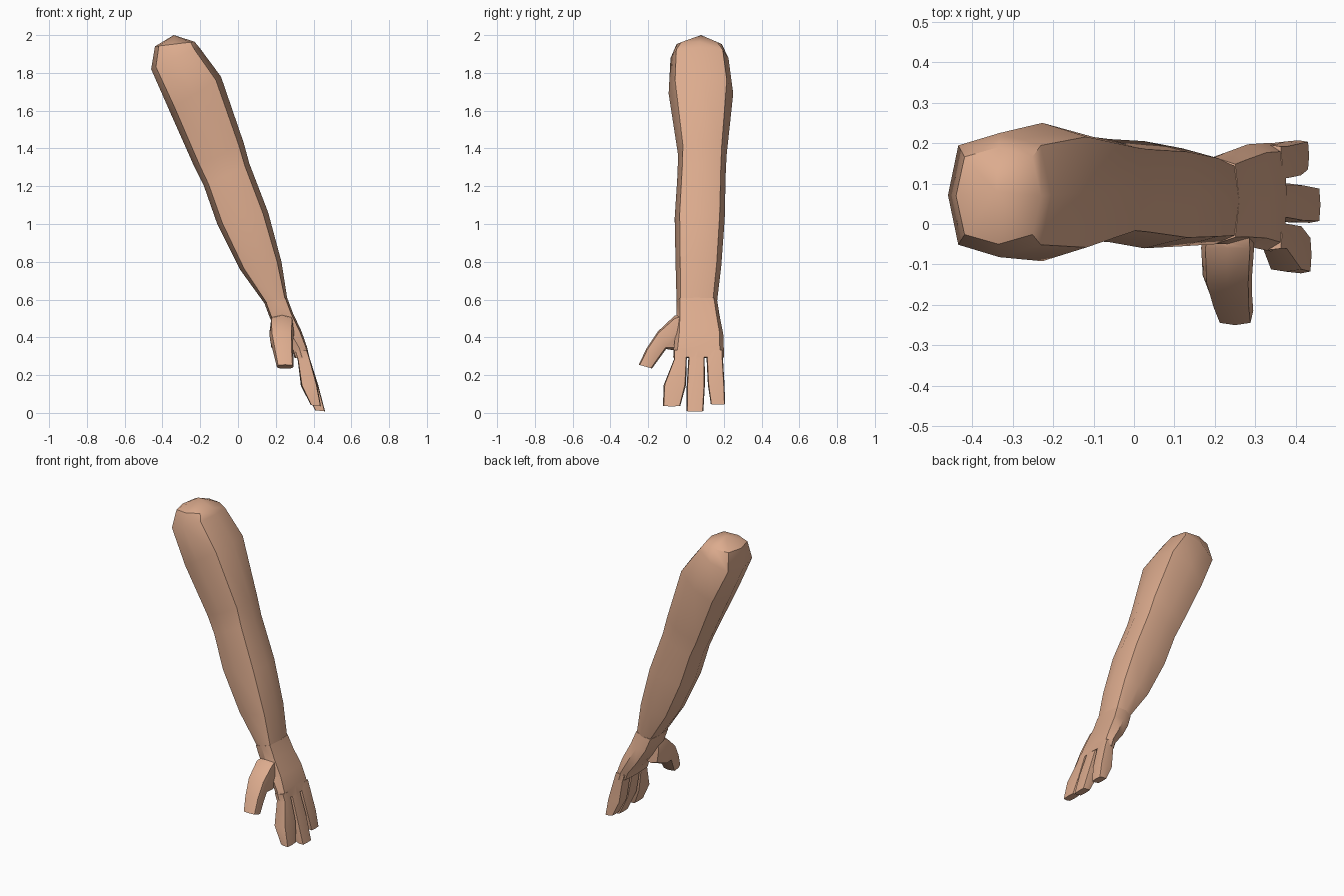
import bpy, bmesh, math

if "Cube" in bpy.data.objects:
    bpy.data.objects.remove(bpy.data.objects["Cube"])

skin = bpy.data.materials.new("warm_skin")
skin.diffuse_color = (0.72, 0.41, 0.27, 1)
skin.use_nodes = True
skin.node_tree.nodes["Principled BSDF"].inputs["Base Color"].default_value = skin.diffuse_color


def loft(name, sections, plane="xz", fill=0.80, tip=None):
    """Loft 8-sided rings. A section is (a1, z1, a2, z2, b1, b2):
    two opposite points in the a-z plane and the extent along b."""
    bm = bmesh.new()
    rings = []
    for a1, z1, a2, z2, b1, b2 in sections:
        ring = []
        for i in range(8):
            ang = i * math.pi / 4
            c, s = math.cos(ang), math.sin(ang)
            if i % 2:
                c, s = math.copysign(fill, c), math.copysign(fill, s)
            a = (a1 + a2) / 2 + c * (a2 - a1) / 2
            z = (z1 + z2) / 2 + c * (z2 - z1) / 2
            b = (b1 + b2) / 2 + s * (b2 - b1) / 2
            ring.append(bm.verts.new((a, b, z) if plane == "xz" else (b, a, z)))
        rings.append(ring)
    for r, q in zip(rings, rings[1:]):
        for i in range(8):
            j = (i + 1) % 8
            bm.faces.new((r[i], r[j], q[j], q[i]))
    if tip:
        t = bm.verts.new(tip)
        for i in range(8):
            bm.faces.new((rings[0][i], rings[0][(i + 1) % 8], t))
    else:
        bm.faces.new(rings[0])
    bm.faces.new(rings[-1])
    bmesh.ops.recalc_face_normals(bm, faces=bm.faces)
    me = bpy.data.meshes.new(name)
    bm.to_mesh(me)
    bm.free()
    me.materials.append(skin)
    ob = bpy.data.objects.new(name, me)
    bpy.context.collection.objects.link(ob)
    return ob


def activate(ob):
    bpy.ops.object.select_all(action="DESELECT")
    ob.select_set(True)
    bpy.context.view_layer.objects.active = ob


# Arm: rounded shoulder cap, upper arm, elbow, forearm, wrist
arm = loft("arm", [
    (-0.44, 1.94, -0.23, 1.965, -0.05, 0.19),
    (-0.46, 1.82, -0.205, 1.935, -0.082, 0.225),
    (-0.363, 1.60, -0.09, 1.78, -0.092, 0.25),
    (-0.23, 1.30, 0.03, 1.43, -0.042, 0.215),
    (-0.18, 1.20, 0.06, 1.32, -0.045, 0.21),
    (-0.11, 1.00, 0.16, 1.06, -0.06, 0.205),
    (0.01, 0.76, 0.23, 0.80, -0.055, 0.187),
    (0.14, 0.58, 0.26, 0.61, -0.05, 0.165),
], tip=(-0.34, 0.08, 2.0))

# Palm
hand = loft("hand", [
    (0.14, 0.58, 0.26, 0.61, -0.05, 0.165),
    (0.17, 0.50, 0.29, 0.53, -0.05, 0.178),
    (0.225, 0.41, 0.337, 0.43, -0.055, 0.197),
    (0.285, 0.335, 0.365, 0.35, -0.065, 0.20),
    (0.30, 0.29, 0.378, 0.295, -0.068, 0.20),
], fill=0.84)

# Thumb (profile in the y-z plane) and three fingers
digits = [loft("thumb", [
    (0.01, 0.53, 0.02, 0.36, 0.185, 0.29),
    (-0.06, 0.515, -0.055, 0.33, 0.166, 0.297),
    (-0.15, 0.43, -0.105, 0.338, 0.17, 0.292),
    (-0.21, 0.34, -0.14, 0.29, 0.188, 0.292),
    (-0.25, 0.255, -0.18, 0.235, 0.205, 0.295),
], plane="yz", fill=0.84)]

fingers = {  # y extents at root, middle, tip; tip height; x shift at tip
    "index_finger": ((-0.064, 0.004), (-0.118, 0.0), (-0.122, -0.03), 0.035, -0.022),
    "middle_finger": ((0.012, 0.099), (0.004, 0.10), (0.003, 0.092), 0.008, 0.0),
    "outer_finger": ((0.109, 0.196), (0.116, 0.204), (0.131, 0.207), 0.045, -0.028),
}
for name, (root, mid, end, z, dx) in fingers.items():
    digits.append(loft(name, [
        (0.302, 0.325, 0.366, 0.332, *root),
        (0.316, 0.28, 0.381, 0.285, *root),
        (0.342 + dx / 3, 0.145, 0.424 + dx / 4, 0.15, *mid),
        (0.408 + dx, z + 0.006, 0.461 + dx, z, *end),
    ], fill=0.9))

# Merge digits into the hand
activate(hand)
for d in digits:
    m = hand.modifiers.new("join", "BOOLEAN")
    m.operation, m.solver, m.object = "UNION", "EXACT", d
    bpy.ops.object.modifier_apply(modifier=m.name)
    bpy.data.objects.remove(d)

for ob in (arm, hand):
    activate(ob)
    bpy.ops.object.shade_smooth_by_angle(angle=math.radians(42))
